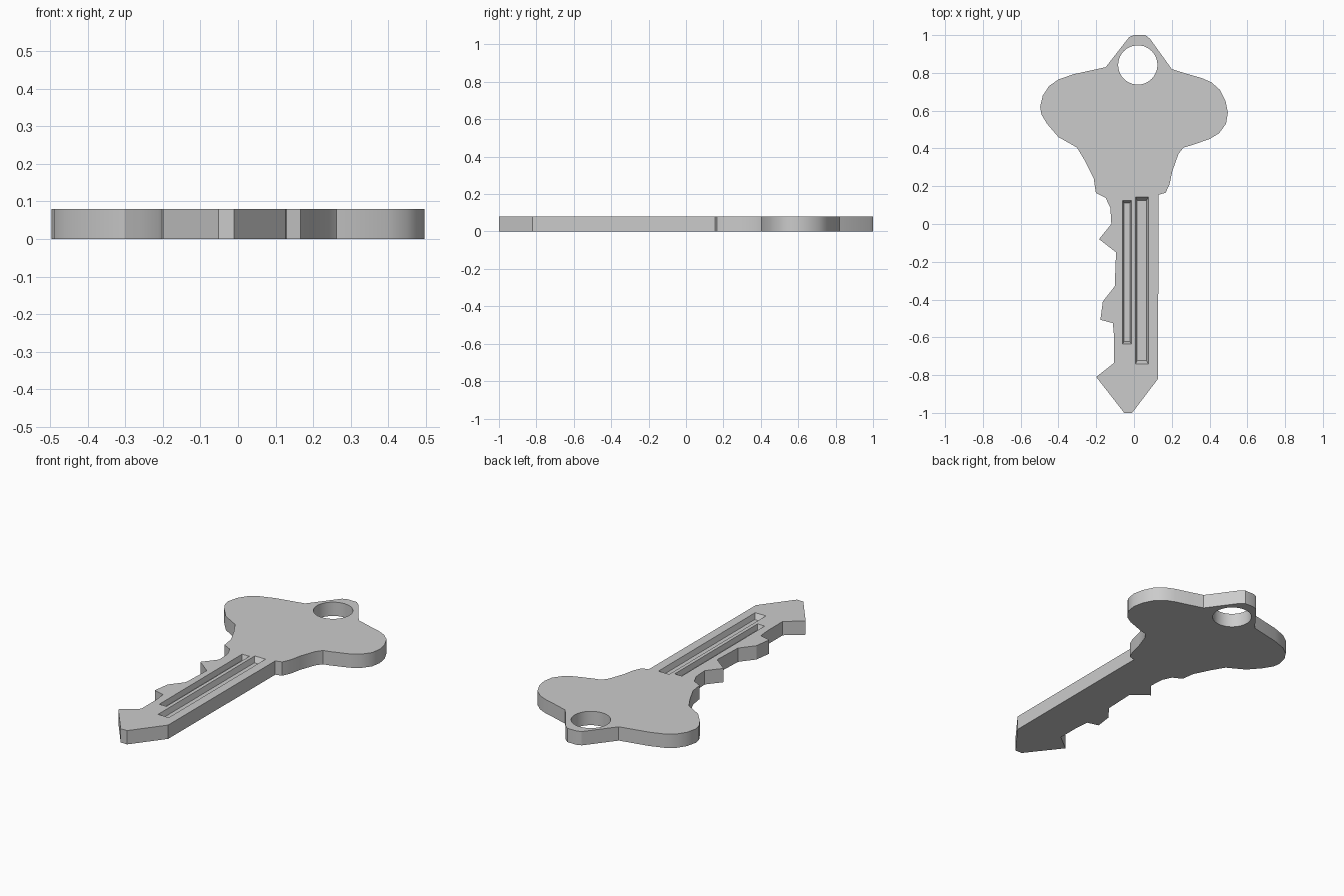
import bpy
import bmesh

if "Cube" in bpy.data.objects:
    bpy.data.objects.remove(bpy.data.objects["Cube"])

T = 0.08  # key thickness


def prism(name, bottom, top, z0, z1):
    """Solid between two matching loops of (x, y) points."""
    bm = bmesh.new()
    lo = [bm.verts.new((x, y, z0)) for x, y in bottom]
    hi = [bm.verts.new((x, y, z1)) for x, y in top]
    bm.faces.new(lo)
    bm.faces.new(hi)
    for i in range(len(lo)):
        j = (i + 1) % len(lo)
        bm.faces.new((lo[i], lo[j], hi[j], hi[i]))
    bmesh.ops.recalc_face_normals(bm, faces=bm.faces)
    me = bpy.data.meshes.new(name)
    bm.to_mesh(me)
    bm.free()
    ob = bpy.data.objects.new(name, me)
    bpy.context.collection.objects.link(ob)
    return ob


def rect(x0, x1, y0, y1, d=0.0, e=0.0):
    return [(x0 + d, y0 + e), (x1 - d, y0 + e), (x1 - d, y1 - e), (x0 + d, y1 - e)]


# Outline, clockwise: right of bow, blade, tip, teeth, left of bow
bow_right = [(0.0, 1.0), (0.06, 1.0), (0.085, 0.98), (0.2, 0.82), (0.28, 0.795),
             (0.36, 0.772), (0.41, 0.75), (0.455, 0.71), (0.485, 0.65), (0.497, 0.59),
             (0.487, 0.53), (0.45, 0.48), (0.40, 0.45), (0.30, 0.415), (0.262, 0.405),
             (0.235, 0.37), (0.203, 0.28), (0.188, 0.21), (0.167, 0.165), (0.13, 0.155)]
blade = [(0.127, -0.82), (-0.01, -1.0), (-0.052, -1.0), (-0.11, -0.925), (-0.2, -0.81)]
teeth = [(-0.105, -0.735), (-0.105, -0.6), (-0.112, -0.525), (-0.178, -0.507),
         (-0.165, -0.41), (-0.102, -0.33), (-0.095, -0.15), (-0.185, -0.08),
         (-0.12, 0.0), (-0.125, 0.085), (-0.15, 0.138), (-0.202, 0.165)]
bow_left = [(-0.213, 0.24), (-0.26, 0.335), (-0.302, 0.405), (-0.40, 0.46),
            (-0.46, 0.53), (-0.49, 0.58), (-0.497, 0.62), (-0.483, 0.68), (-0.45, 0.73),
            (-0.40, 0.765), (-0.32, 0.793), (-0.15, 0.83), (-0.045, 0.965), (-0.025, 0.99)]
outline = bow_right + blade + teeth + bow_left
key = prism("key", outline, outline, 0, T)

# Ring hole cutter
bpy.ops.mesh.primitive_cylinder_add(vertices=40, radius=0.104, depth=0.4,
                                    location=(0.02, 0.842, T / 2))
hole = bpy.context.object
hole.name = "ring_hole_cutter"

# Groove cutters with tapered walls and ends
cutters = [hole]
for name, x0, x1, y0, y1, d, e in (
        ("wide_groove_cutter", 0.007, 0.076, -0.742, 0.144, 0.010, 0.019),
        ("narrow_groove_cutter", -0.060, -0.014, -0.635, 0.124, 0.007, 0.012)):
    floor = rect(x0, x1, y0, y1, d, e)
    lip = rect(x0, x1, y0, y1, -d / 3, -e / 3)
    cutters.append(prism(name, floor, lip, T - 0.03, T + 0.01))

# Cut, apply and tidy away the helpers
for c in cutters:
    c.hide_render = True
    mod = key.modifiers.new(c.name, 'BOOLEAN')
    mod.operation = 'DIFFERENCE'
    mod.solver = 'EXACT'
    mod.object = c
bpy.ops.object.select_all(action='DESELECT')
bpy.context.view_layer.objects.active = key
key.select_set(True)
for c in cutters:
    bpy.ops.object.modifier_apply(modifier=c.name)
for c in cutters:
    bpy.data.objects.remove(c, do_unlink=True)

bpy.ops.object.shade_smooth_by_angle(angle=0.5)
